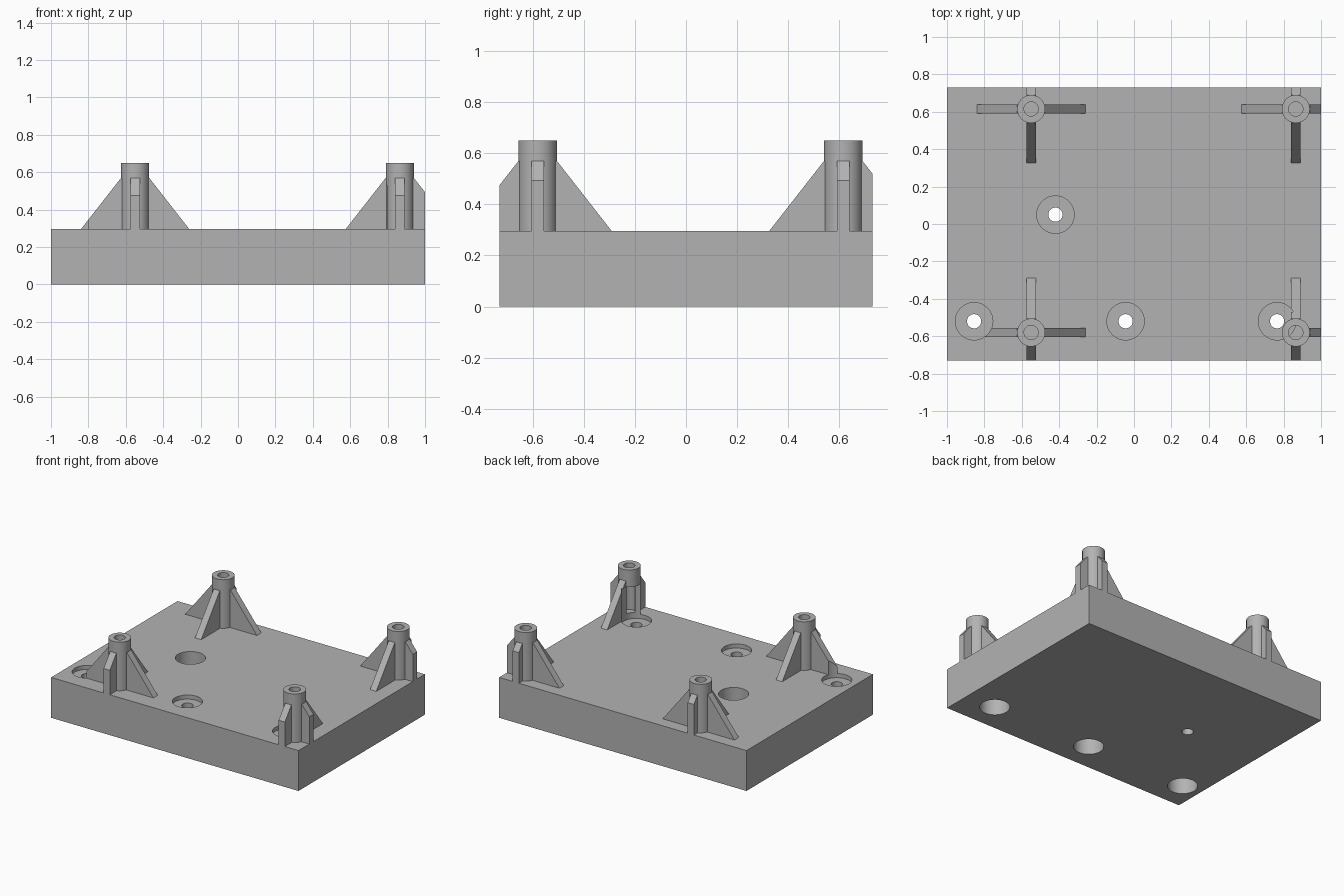
import bpy, bmesh, math
from mathutils import Matrix, Vector

if "Cube" in bpy.data.objects:
    bpy.data.objects.remove(bpy.data.objects["Cube"])

HX, HY, TOP = 1.0, 0.73, 0.295          # plate half sizes and top height
BOSS_R, BORE_R, BOSS_TOP = 0.075, 0.038, 0.65
RIB_TOP, RIB_REACH, RIB_HALF = 0.57, 0.29, 0.025

grey = bpy.data.materials.new("light_grey")
grey.diffuse_color = (0.45, 0.45, 0.45, 1)
grey.use_nodes = True
grey.node_tree.nodes["Principled BSDF"].inputs["Base Color"].default_value = grey.diffuse_color


def make(name, bm):
    bmesh.ops.recalc_face_normals(bm, faces=bm.faces)
    me = bpy.data.meshes.new(name)
    bm.to_mesh(me)
    bm.free()
    me.materials.append(grey)
    ob = bpy.data.objects.new(name, me)
    bpy.context.collection.objects.link(ob)
    return ob


def cylinder(name, x, y, r, z0, z1):
    bm = bmesh.new()
    bmesh.ops.create_cone(bm, cap_ends=True, segments=48, radius1=r, radius2=r,
                          depth=z1 - z0, matrix=Matrix.Translation((x, y, (z0 + z1) / 2)))
    return make(name, bm)


def select(ob):
    bpy.ops.object.select_all(action='DESELECT')
    ob.select_set(True)
    bpy.context.view_layer.objects.active = ob


def cut(ob, *cutters):
    select(ob)
    for c in cutters:
        mod = ob.modifiers.new("cut", 'BOOLEAN')
        mod.operation, mod.solver, mod.object = 'DIFFERENCE', 'EXACT', c
        bpy.ops.object.modifier_apply(modifier=mod.name)


def remove(*obs):
    for ob in obs:
        bpy.data.objects.remove(ob, do_unlink=True)


def smooth(ob):
    select(ob)
    bpy.ops.object.shade_smooth_by_angle(angle=math.radians(30))


def rib(name, x, y, dx, dy, reach):
    """Sloped gusset growing outward from a boss, cut off upright at reach."""
    slope = (RIB_TOP - TOP) / (RIB_REACH - BOSS_R)
    pts = [(0.05, TOP), (reach, TOP), (BOSS_R, RIB_TOP), (0.05, RIB_TOP)]
    if reach < RIB_REACH:
        pts.insert(2, (reach, TOP + (RIB_REACH - reach) * slope))
    bm = bmesh.new()
    face = bm.faces.new([bm.verts.new((x + dx * r - dy * RIB_HALF,
                                       y + dy * r + dx * RIB_HALF, z)) for r, z in pts])
    out = bmesh.ops.extrude_face_region(bm, geom=[face])
    move = Vector((dy, -dx, 0)) * 2 * RIB_HALF
    bmesh.ops.translate(bm, vec=move,
                        verts=[v for v in out['geom'] if isinstance(v, bmesh.types.BMVert)])
    return make(name, bm)


# Base plate
bm = bmesh.new()
bmesh.ops.create_cube(bm, size=1, matrix=Matrix.Translation((0, 0, TOP / 2))
                      @ Matrix.Diagonal((2 * HX, 2 * HY, TOP, 1)))
plate = make("base_plate", bm)

# Front row: shallow recess above, deep bore below, small hole between
row = [(-0.855, -0.52), (-0.045, -0.52), (0.765, -0.52)]
for x, y in row:
    tools = [cylinder("tool", x, y, 0.1, 0.265, 0.5),
             cylinder("tool", x, y, 0.1, -0.1, 0.21),
             cylinder("tool", x, y, 0.038, -0.2, 0.6)]
    cut(plate, *tools)
    remove(*tools)
# Centre hole: deep bore from above, small hole through the floor
tools = [cylinder("tool", -0.42, 0.05, 0.1, 0.08, 0.5),
         cylinder("tool", -0.42, 0.05, 0.038, -0.2, 0.6)]
cut(plate, *tools)
remove(*tools)
smooth(plate)

# Clearance above the recesses, which also trims bosses and ribs
clear = [cylinder("clearance", x, y, 0.1, 0.265, 0.525) for x, y in (row[0], row[2])]

# Four bosses with blind bores and gusset ribs
for bx in (-0.55, 0.865):
    for by in (-0.58, 0.615):
        side = ("left" if bx < 0 else "right") + ("_front" if by < 0 else "_back")
        boss = cylinder("boss_" + side, bx, by, BOSS_R, TOP, BOSS_TOP)
        bore = cylinder("tool", bx, by, BORE_R, 0.31, 0.8)
        cut(boss, bore)
        remove(bore)
        parts = [boss]
        for dx, dy, edge in ((1, 0, HX - bx), (-1, 0, HX + bx),
                             (0, 1, HY - by), (0, -1, HY + by)):
            if side == "right_front" and dx == -1:
                continue                      # recess takes this rib's place
            parts.append(rib("rib_" + side, bx, by, dx, dy, min(RIB_REACH, edge)))
        for p in parts:
            if by < 0:
                cut(p, clear[0] if bx < 0 else clear[1])
            smooth(p)
remove(*clear)
